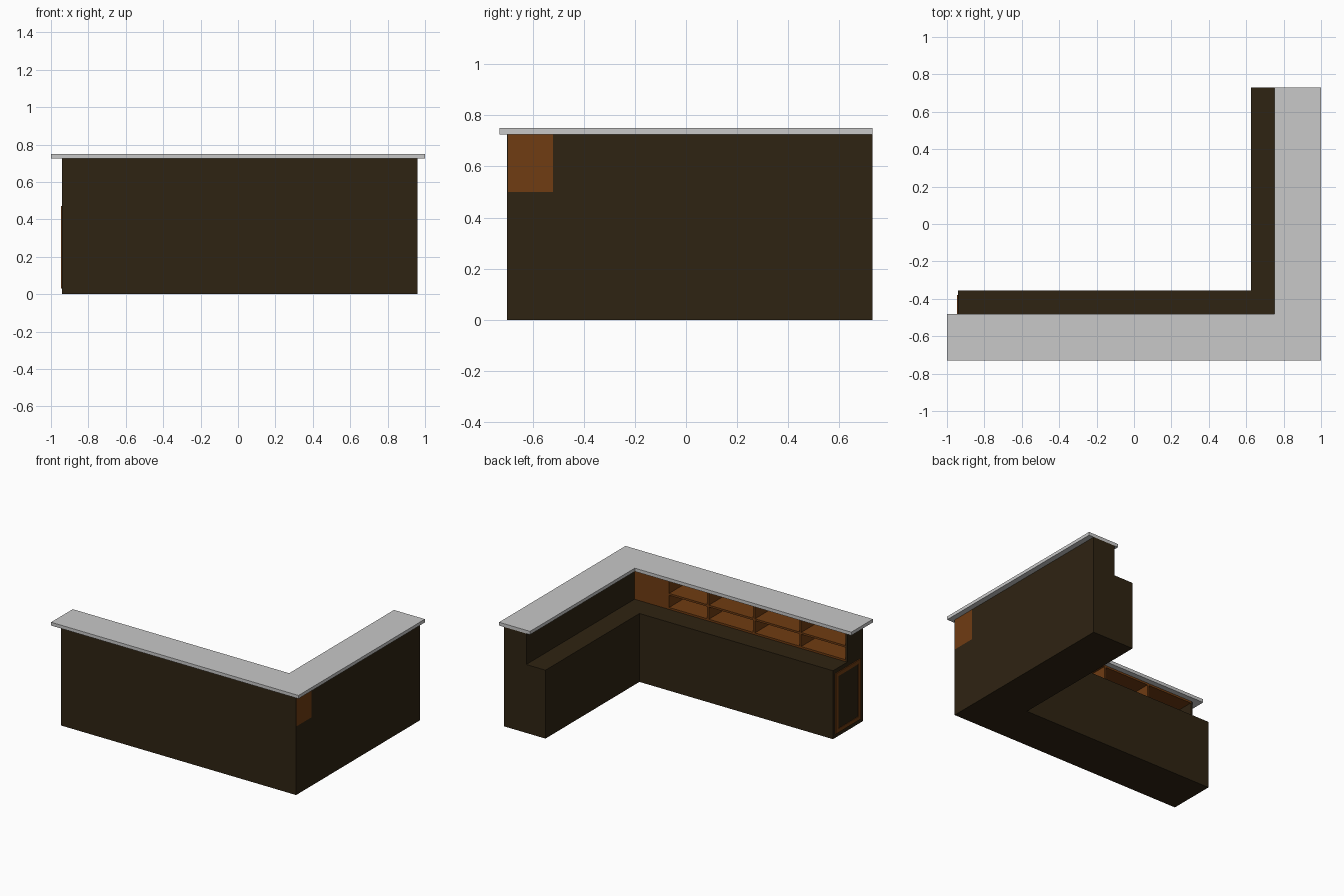
import bpy
import bmesh

cube = bpy.data.objects.get("Cube")
if cube:
    bpy.data.objects.remove(cube, do_unlink=True)


def material(name, color):
    m = bpy.data.materials.new(name)
    m.use_nodes = True
    m.diffuse_color = (*color, 1)
    bsdf = m.node_tree.nodes["Principled BSDF"]
    bsdf.inputs["Base Color"].default_value = (*color, 1)
    bsdf.inputs["Roughness"].default_value = 0.6
    return m


DARK = material("dark_wood", (0.028, 0.017, 0.006))
WOOD = material("orange_wood", (0.16, 0.045, 0.006))
STONE = material("pale_stone", (0.58, 0.58, 0.58))


def prism(name, outline, z0, z1, mat):
    """Extrude a flat outline from z0 up to z1."""
    bm = bmesh.new()
    base = bm.faces.new([bm.verts.new((x, y, z0)) for x, y in outline])
    ext = bmesh.ops.extrude_face_region(bm, geom=[base])
    top = [v for v in ext["geom"] if isinstance(v, bmesh.types.BMVert)]
    bmesh.ops.translate(bm, verts=top, vec=(0, 0, z1 - z0))
    bmesh.ops.recalc_face_normals(bm, faces=bm.faces)
    mesh = bpy.data.meshes.new(name)
    bm.to_mesh(mesh)
    bm.free()
    mesh.materials.append(mat)
    obj = bpy.data.objects.new(name, mesh)
    bpy.context.collection.objects.link(obj)
    return obj


def box(name, x0, x1, y0, y1, z0, z1, mat):
    return prism(name, [(x0, y0), (x1, y0), (x1, y1), (x0, y1)], z0, z1, mat)


def ell(x0, x1, y0, y1, inner_x, inner_y):
    """L-shaped outline with its corner at the front and +x."""
    return [(x0, y0), (x1, y0), (x1, y1), (inner_x, y1), (inner_x, inner_y), (x0, inner_y)]


LEFT, RIGHT, FRONT, BACK = -0.94, 0.96, -0.70, 0.73
LEDGE, TOP = 0.50, 0.726
SHELF_Y = -0.52   # open face of the shelves
BLOCK_X = 0.50    # start of the closed corner box
T = 0.014         # board thickness
SKIN = 0.004

# Lower counter body and stone top
prism("counter_base", ell(LEFT, RIGHT, FRONT, BACK, 0.625, -0.355), 0, LEDGE, DARK)
prism("counter_top", ell(-1, 1, -0.73, BACK, 0.75, -0.48), TOP, 0.75, STONE)

# Upper walls
box("side_upper_wall", 0.78, RIGHT, SHELF_Y, BACK, LEDGE, TOP, DARK)
box("front_upper_panel", LEFT, RIGHT, FRONT, FRONT + SKIN, LEDGE, TOP, DARK)
box("shelf_end_panel", LEFT, LEFT + T, FRONT + SKIN, SHELF_Y, LEDGE, TOP, DARK)
box("corner_box", BLOCK_X, RIGHT, FRONT + SKIN, SHELF_Y, LEDGE, TOP, WOOD)

# Open shelves facing the back
x0, y0 = LEFT + T, FRONT + SKIN
box("shelf_back", x0, BLOCK_X, y0, y0 + T, LEDGE, TOP, WOOD)
for name, z in (("bottom", LEDGE), ("middle", 0.603), ("top", TOP - T)):
    box("shelf_" + name, x0, BLOCK_X, y0 + T, SHELF_Y, z, z + T, WOOD)
for i in range(1, 4):
    x = LEFT + i * 0.373
    box(f"shelf_divider_{i}", x, x + T, y0 + T, SHELF_Y + 0.001, LEDGE + 0.001, TOP - 0.001, WOOD)

# Framed panel on the free end of the counter
py0, py1, pz0, pz1, w = -0.67, -0.38, 0.03, 0.47, 0.028
px = LEFT - 0.007
box("end_frame_bottom", px, LEFT, py0, py1, pz0, pz0 + w, WOOD)
box("end_frame_top", px, LEFT, py0, py1, pz1 - w, pz1, WOOD)
box("end_frame_front", px, LEFT, py0, py0 + w, pz0 + w, pz1 - w, WOOD)
box("end_frame_back", px, LEFT, py1 - w, py1, pz0 + w, pz1 - w, WOOD)
box("end_panel", LEFT - 0.003, LEFT, py0 + w, py1 - w, pz0 + w, pz1 - w, DARK)
